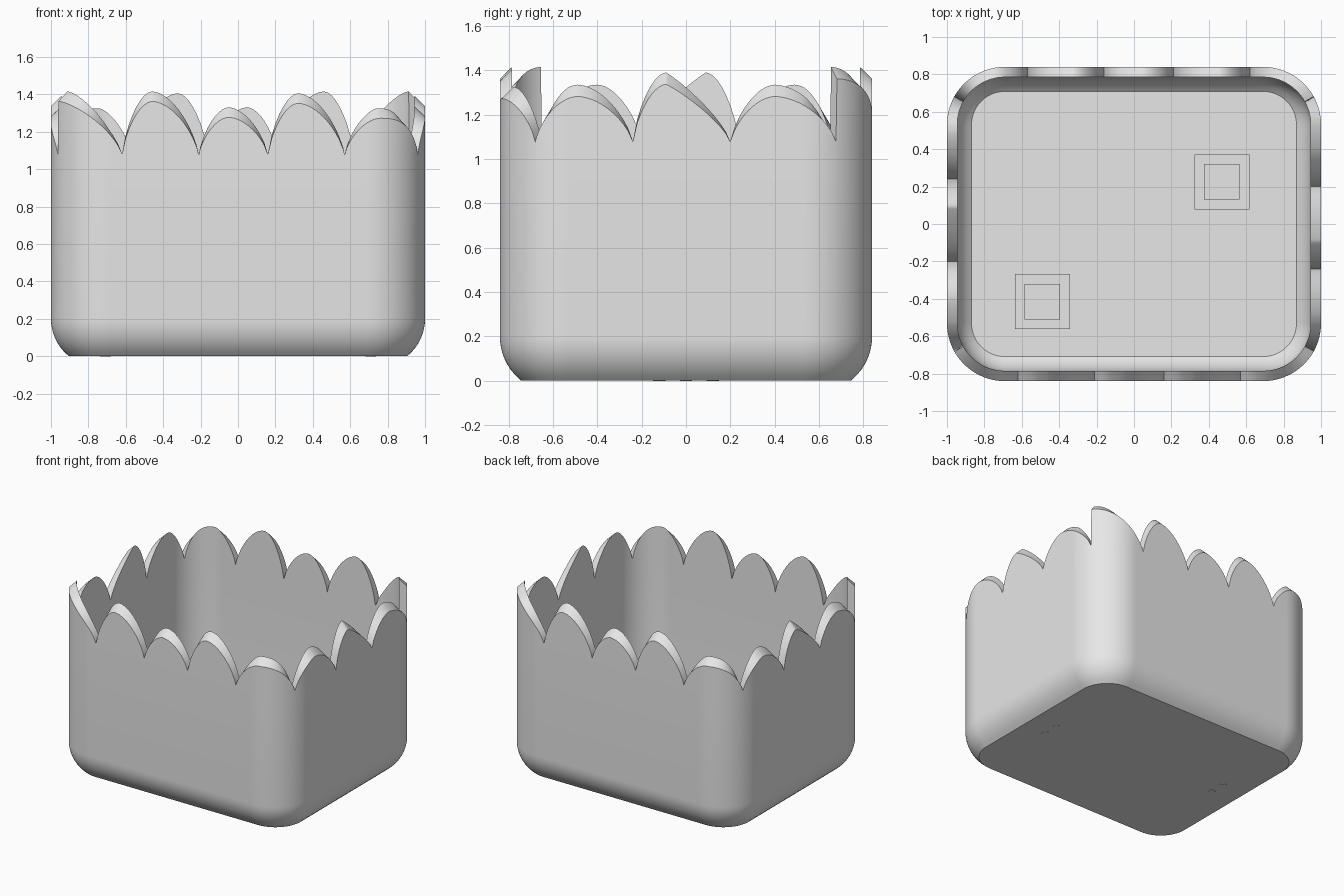
import bpy, bmesh, math
from mathutils import Vector

if "Cube" in bpy.data.objects:
    bpy.data.objects.remove(bpy.data.objects["Cube"], do_unlink=True)

HX, HY, R = 1.0, 0.84, 0.31          # outer half sizes and corner radius
WALL, BASE, FLOOR = 0.055, 1.075, 0.06
SX, SY, ARC = HX - R, HY - R, R * math.pi / 2
HALF = 2 * SX + 2 * SY + 2 * ARC     # half of the outline length


def material(name, value):
    m = bpy.data.materials.new(name)
    m.use_nodes = True
    m.diffuse_color = (value, value, value, 1)
    m.node_tree.nodes["Principled BSDF"].inputs["Base Color"].default_value = m.diffuse_color
    return m


grey = material("grey", 0.8)
white = material("white", 1.0)


def outline(s, inset):
    """Point on the rounded rectangle at length s from the front middle."""
    s %= 2 * HALF
    sign = 1
    if s >= HALF:
        s, sign = s - HALF, -1
    r = R - inset
    if s < SX:
        p = (s, -SY - r)
    elif s < SX + ARC:
        a = (s - SX) / R - math.pi / 2
        p = (SX + r * math.cos(a), -SY + r * math.sin(a))
    elif s < SX + ARC + 2 * SY:
        p = (SX + r, s - SX - ARC - SY)
    elif s < SX + 2 * ARC + 2 * SY:
        a = (s - SX - ARC - 2 * SY) / R
        p = (SX + r * math.cos(a), SY + r * math.sin(a))
    else:
        p = (HALF - s, SY + r)
    return sign * p[0], sign * p[1]


# Scallops of half the rim: start, peak, end, outer height, right-hand roundness
scallops = [
    (-0.62, -0.46, -0.21, 1.36, 1.8), (-0.21, -0.05, 0.16, 1.275, 1.8),
    (0.16, 0.32, 0.57, 1.35, 1.8), (0.57, 0.76, 1.02, 1.27, 2.6),
    (1.02, 1.217, 1.467, 1.28, 1.8), (1.467, 1.617, 1.907, 1.335, 1.1),
    (1.907, 2.107, 2.39, 1.28, 1.8), (2.39, 2.395, HALF - 0.62, 1.36, 1.8)]


def rim_height(s, extra):
    s = (s + 0.62) % HALF - 0.62
    for start, peak, end, top, e in scallops:
        if start <= s <= end:
            t, e = ((peak - s) / (peak - start), 1.8) if s < peak else ((s - peak) / (end - peak), e)
            return BASE + 0.002 + (top + extra - BASE) * max(0, 1 - t ** e) ** 0.75
    return BASE + 0.002


steps = 170
half_samples = {round(i * HALF / steps, 4) for i in range(steps)}
half_samples |= {round(v % HALF, 4) for sc in scallops for v in sc[:3]}
half_samples |= {round(SX, 4), round(SX + ARC, 4), round(SX + ARC + 2 * SY, 4)}
samples = sorted(half_samples)
samples += [s + HALF for s in samples]


def loft(bm, rings):
    for a, b in zip(rings, rings[1:]):
        for i in range(len(a)):
            j = (i + 1) % len(a)
            bm.faces.new((a[i], a[j], b[j], b[i]))


def ring(bm, inset, height):
    return [bm.verts.new((*outline(s, inset), height(s) if callable(height) else height))
            for s in samples]


def finish(bm, name, mat, smooth=True):
    bmesh.ops.recalc_face_normals(bm, faces=bm.faces)
    mesh = bpy.data.meshes.new(name)
    bm.to_mesh(mesh)
    bm.free()
    mesh.materials.append(mat)
    ob = bpy.data.objects.new(name, mesh)
    bpy.context.collection.objects.link(ob)
    if smooth:
        bpy.ops.object.select_all(action="DESELECT")
        ob.select_set(True)
        bpy.context.view_layer.objects.active = ob
        bpy.ops.object.shade_smooth_by_angle(angle=math.radians(30))
    return ob


def curve(radius, z_top, z_bottom, start, n=8):
    """Inset and height pairs down a rounded lower edge."""
    zs = [z_top + (z_bottom - z_top) * i / n for i in range(n + 1)]
    return [(start + radius - math.sqrt(radius ** 2 - (z_top - z) ** 2), z) for z in zs]


# Box body with rounded lower edges, hollow inside
bm = bmesh.new()
outer = curve(0.258, 0.2, 0, 0)[::-1] + [(0, BASE)]
inner = [(WALL, BASE)] + curve(0.2, 0.217, FLOOR, WALL)
rings = [ring(bm, *p) for p in outer + inner]
loft(bm, rings)
bm.faces.new(rings[0])
bm.faces.new(rings[-1])
finish(bm, "box_body", grey)

# Scalloped crown, bevelled up towards the inside
bm = bmesh.new()
loft(bm, [ring(bm, 0, BASE), ring(bm, 0, lambda s: rim_height(s, 0)),
          ring(bm, WALL, lambda s: rim_height(s, 0.053)), ring(bm, WALL, BASE)])
finish(bm, "scalloped_rim", grey)


def plate(name, x, y, size, z0, z1):
    bm = bmesh.new()
    bmesh.ops.create_cube(bm, size=1)
    bmesh.ops.scale(bm, vec=(size, size, z1 - z0), verts=bm.verts)
    bmesh.ops.translate(bm, vec=(x, y, (z0 + z1) / 2), verts=bm.verts)
    finish(bm, name, grey, False)


# Stepped square pads on the floor
for i, (x, y) in enumerate([(0.47, 0.225), (-0.49, -0.415)]):
    plate(f"floor_pad_{i}", x, y, 0.295, FLOOR - 0.01, FLOOR + 0.01)
    plate(f"floor_pad_step_{i}", x, y, 0.19, FLOOR, FLOOR + 0.02)

# Pairs of small round spots under the base
for i, (x, y) in enumerate([(0.71, -0.12), (0.71, 0), (-0.71, 0), (-0.71, 0.12)]):
    bm = bmesh.new()
    bmesh.ops.create_cone(bm, cap_ends=True, segments=24, radius1=0.028, radius2=0.028, depth=0.006)
    bmesh.ops.translate(bm, vec=Vector((x, y, 0.001)), verts=bm.verts)
    finish(bm, f"base_spot_{i}", white)
